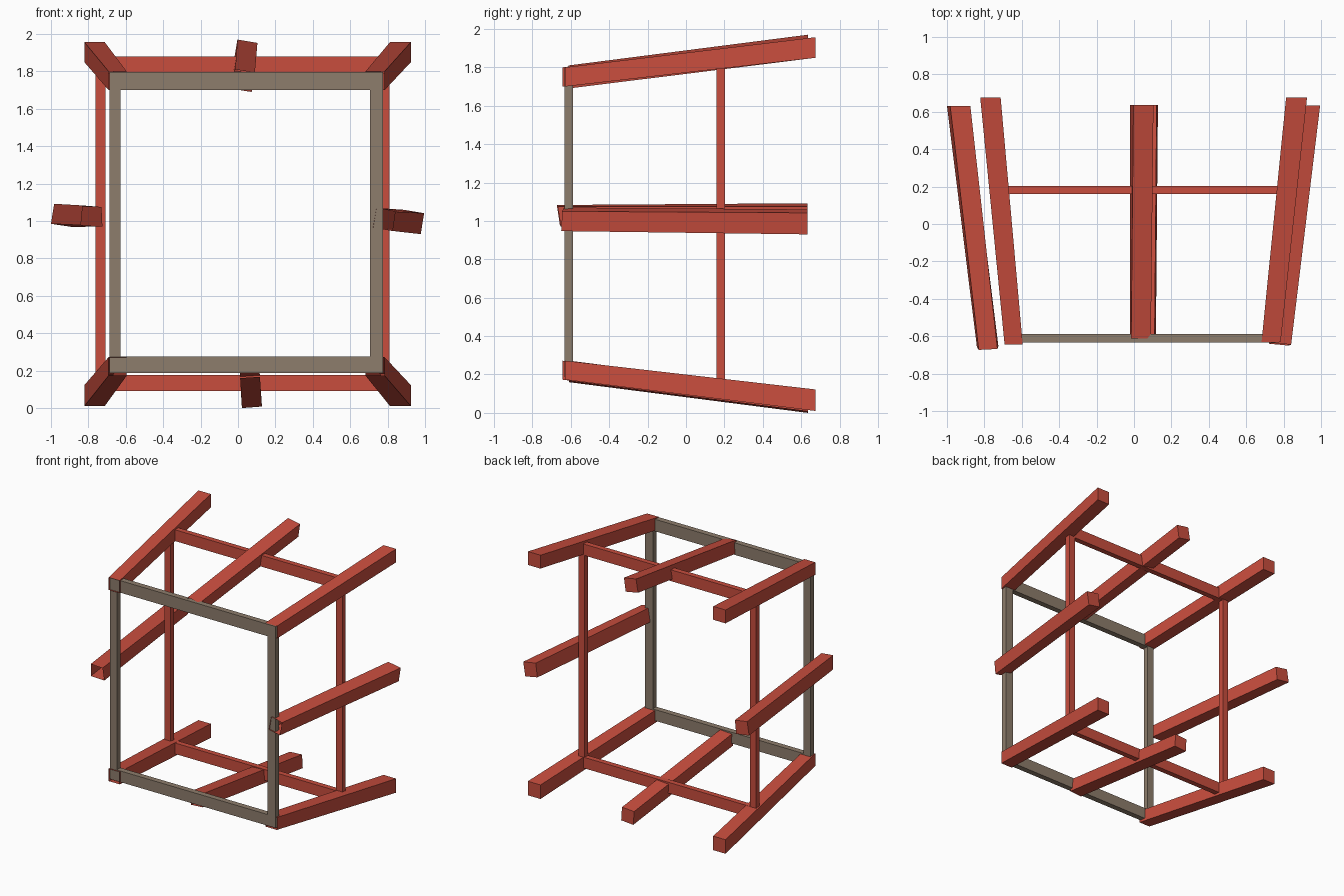
import bpy

if "Cube" in bpy.data.objects:
    bpy.data.objects.remove(bpy.data.objects["Cube"])


def material(name, rgb):
    m = bpy.data.materials.new(name)
    m.diffuse_color = (*rgb, 1)
    m.use_nodes = True
    m.node_tree.nodes["Principled BSDF"].inputs["Base Color"].default_value = m.diffuse_color
    return m


RED = material("brick red", (0.58, 0.075, 0.048))
GREY = material("warm grey", (0.27, 0.205, 0.15))


def add_mesh(name, verts, faces, mat):
    me = bpy.data.meshes.new(name)
    me.from_pydata(verts, [], faces)
    me.materials.append(mat)
    ob = bpy.data.objects.new(name, me)
    bpy.context.collection.objects.link(ob)


def beam(name, front, back, mat=RED, open_front=True):
    """Hull between two end quads, corners ordered TL, TR, BR, BL seen from the front."""
    faces = [(i, (i + 1) % 4, (i + 1) % 4 + 4, i + 4) for i in range(4)]
    faces.append((4, 5, 6, 7))
    if not open_front:
        faces.append((3, 2, 1, 0))
    add_mesh(name, front + back, faces, mat)


def rect(x0, x1, z0, z1, y):
    return [(x0, y, z1), (x1, y, z1), (x1, y, z0), (x0, y, z0)]


def bar(name, x, y, z, mat):
    beam(name, rect(*x, *z, y[0]), rect(*x, *z, y[1]), mat, False)


def frame(prefix, xs, zs, y, mat):
    x0, x1, x2, x3 = xs
    z0, z1, z2, z3 = zs
    bar(prefix + "_bottom_rail", (x0, x3), y, (z0, z1), mat)
    bar(prefix + "_top_rail", (x0, x3), y, (z2, z3), mat)
    bar(prefix + "_left_post", (x0, x1), y, (z1, z2), mat)
    bar(prefix + "_right_post", (x2, x3), y, (z1, z2), mat)


# Rectangular frames
frame("front_frame", (-0.687, -0.628, 0.705, 0.775), (0.187, 0.276, 1.70, 1.796),
      (-0.633, -0.588), GREY)
frame("rear_frame", (-0.762, -0.708, 0.755, 0.81), (0.09, 0.177, 1.79, 1.88),
      (0.16, 0.203), RED)

# Corner beams, splaying outward to the rear, open at the front
for vert, zf, zb in (("top", (1.70, 1.80), (1.85, 1.957)),
                     ("bottom", (0.173, 0.272), (0.01, 0.122))):
    beam(vert + "_left_beam", rect(-0.692, -0.595, *zf, -0.643),
         rect(-0.822, -0.713, *zb, 0.675))
    beam(vert + "_right_beam", rect(0.682, 0.784, *zf, -0.63),
         rect(0.813, 0.925, *zb, 0.675))


def end(y, *xz):
    return [(x, y, z) for x, z in xz]


# Middle beams, each slightly rolled
beam("top_middle_beam",
     end(-0.612, (-0.015, 1.81), (0.09, 1.793), (0.073, 1.69), (-0.022, 1.705)),
     end(0.635, (-0.003, 1.97), (0.104, 1.952), (0.088, 1.845), (-0.021, 1.865)))
beam("bottom_middle_beam",
     end(-0.61, (0.006, 0.265), (0.11, 0.272), (0.117, 0.167), (0.012, 0.16)),
     end(0.635, (0.014, 0.108), (0.121, 0.115), (0.128, 0.008), (0.021, 0.0)))
beam("left_middle_beam",
     [(-0.83, -0.673, 1.083), (-0.73, -0.668, 1.075),
      (-0.725, -0.652, 0.971), (-0.84, -0.657, 0.978)],
     end(0.632, (-0.983, 1.092), (-0.875, 1.075), (-0.886, 0.968), (-1.0, 0.985)))
beam("right_middle_beam",
     [(0.74, -0.636, 1.07), (0.84, -0.645, 1.05),
      (0.825, -0.65, 0.947), (0.722, -0.64, 0.963)],
     end(0.633, (0.885, 1.06), (0.995, 1.042), (0.977, 0.93), (0.87, 0.95)))
